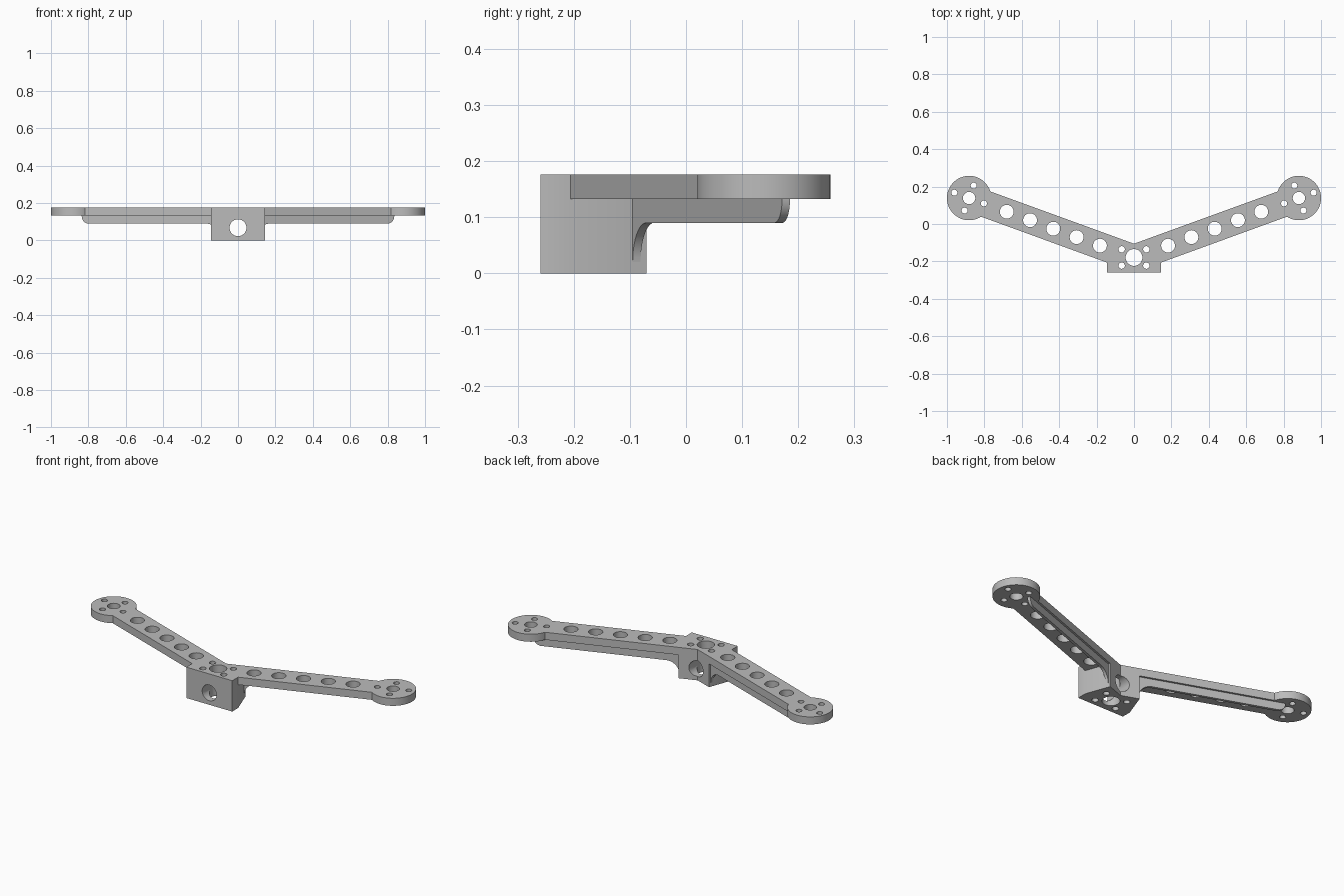
import bpy, bmesh, math
from mathutils import Vector, Matrix

cube = bpy.data.objects.get("Cube")
if cube:
    bpy.data.objects.remove(cube, do_unlink=True)

grey = bpy.data.materials.new("plain grey")
grey.use_nodes = True
GREY = (0.5, 0.5, 0.5, 1)
grey.diffuse_color = GREY
grey.node_tree.nodes["Principled BSDF"].inputs["Base Color"].default_value = GREY

# Shared dimensions
SWEEP = math.radians(20)        # arms sweep backwards
ORIGIN_Y = -0.182               # where the arm centre lines meet
HALF_W = 0.072                  # half arm width
ROOT, TIP = 0.128, 0.938        # arm start and pad centre along the arm
PAD_R = 0.1186
TOP, UNDER, RIB_Z = 0.176, 0.133, 0.09


def along(side, d, n, z):
    """Point at distance d along an arm, offset n towards the back."""
    c, s = math.cos(SWEEP), math.sin(SWEEP)
    return Vector((side * (d * c - n * s), ORIGIN_Y + d * s + n * c, z))


def finish(bm, name):
    bmesh.ops.recalc_face_normals(bm, faces=bm.faces)
    mesh = bpy.data.meshes.new(name)
    bm.to_mesh(mesh)
    bm.free()
    ob = bpy.data.objects.new(name, mesh)
    bpy.context.collection.objects.link(ob)
    mesh.materials.append(grey)
    return ob


def prism(name, points, sweep):
    bm = bmesh.new()
    face = bm.faces.new([bm.verts.new(p) for p in points])
    ext = bmesh.ops.extrude_face_region(bm, geom=[face])["geom"]
    moved = [v for v in ext if isinstance(v, bmesh.types.BMVert)]
    bmesh.ops.translate(bm, verts=moved, vec=sweep)
    return finish(bm, name)


def drill(ob, holes, axis="Z"):
    """Cut round holes, each given as (centre, radius)."""
    bm = bmesh.new()
    for centre, r in holes:
        m = Matrix.Translation(centre)
        if axis == "Y":
            m = m @ Matrix.Rotation(math.pi / 2, 4, "X")
        bmesh.ops.create_cone(bm, cap_ends=True, segments=40, radius1=r,
                              radius2=r, depth=1, matrix=m)
    cutter = finish(bm, "cutter")
    cutter.hide_render = True
    mod = ob.modifiers.new("holes", "BOOLEAN")
    mod.operation, mod.solver, mod.object = "DIFFERENCE", "EXACT", cutter
    activate(ob)
    bpy.ops.object.modifier_apply(modifier=mod.name)
    bpy.data.objects.remove(cutter, do_unlink=True)


def activate(ob):
    bpy.ops.object.select_all(action="DESELECT")
    ob.select_set(True)
    bpy.context.view_layer.objects.active = ob


def smooth(ob):
    activate(ob)
    bpy.ops.object.shade_smooth_by_angle(angle=math.radians(30))


def arc(cx, cy, r, a0, a1, steps):
    return [(cx + r * math.cos(a0 + (a1 - a0) * i / steps),
             cy + r * math.sin(a0 + (a1 - a0) * i / steps)) for i in range(steps + 1)]


# Central hub: square front, V-notched back
front_x = along(1, ROOT, -HALF_W, 0).x
half = [Vector((front_x, -0.259, 0)), along(1, ROOT, -HALF_W, 0), along(1, ROOT, HALF_W, 0)]
notch = Vector((0, ORIGIN_Y + HALF_W / math.cos(SWEEP), 0))
mirrored = [Vector((-p.x, p.y, 0)) for p in reversed(half)]
hub = prism("hub_block", half + [notch] + mirrored, Vector((0, 0, TOP)))
hub_y = -0.179
bolts = [(Vector((sx * 0.066, hub_y + sy * 0.0435, 0)), 0.017)
         for sx in (-1, 1) for sy in (-1, 1)]
drill(hub, bolts + [(Vector((0, hub_y, 0)), 0.045)])
drill(hub, [(Vector((0, 0, 0.068)), 0.045)], "Y")
smooth(hub)

# Arms with round end pads, and the stiffening rib under each
for side, label in ((1, "left"), (-1, "right")):
    a = math.asin(HALF_W / PAD_R)
    outline = [(ROOT, HALF_W), (ROOT, -HALF_W)]
    outline += arc(TIP, 0, PAD_R, a - math.pi, math.pi - a, 60)
    arm = prism(label + "_arm", [along(side, d, n, UNDER) for d, n in outline],
                Vector((0, 0, TOP - UNDER)))
    holes = [(along(side, 0.194 + 0.1325 * i, 0, 0), 0.037) for i in range(5)]
    holes.append((along(side, TIP, 0, 0), 0.033))
    for dd, n in ((0.084, 0), (-0.084, 0), (0, 0.071), (0, -0.071)):
        holes.append((along(side, TIP + dd, n, 0), 0.016))
    drill(arm, holes)
    smooth(arm)

    fillet, nose, end = 0.07, 0.04, 0.906
    shape = [(end, UNDER), (ROOT, UNDER)]
    shape += arc(ROOT + fillet, RIB_Z - fillet, fillet, math.pi, math.pi / 2, 12)
    shape += arc(end - nose, RIB_Z + nose, nose, -math.pi / 2, 0, 10)
    inner, outer = 0.046, 0.061
    rib = prism(label + "_rib", [along(side, d, inner, z) for d, z in shape],
                along(side, 0, outer, 0) - along(side, 0, inner, 0))
    smooth(rib)
